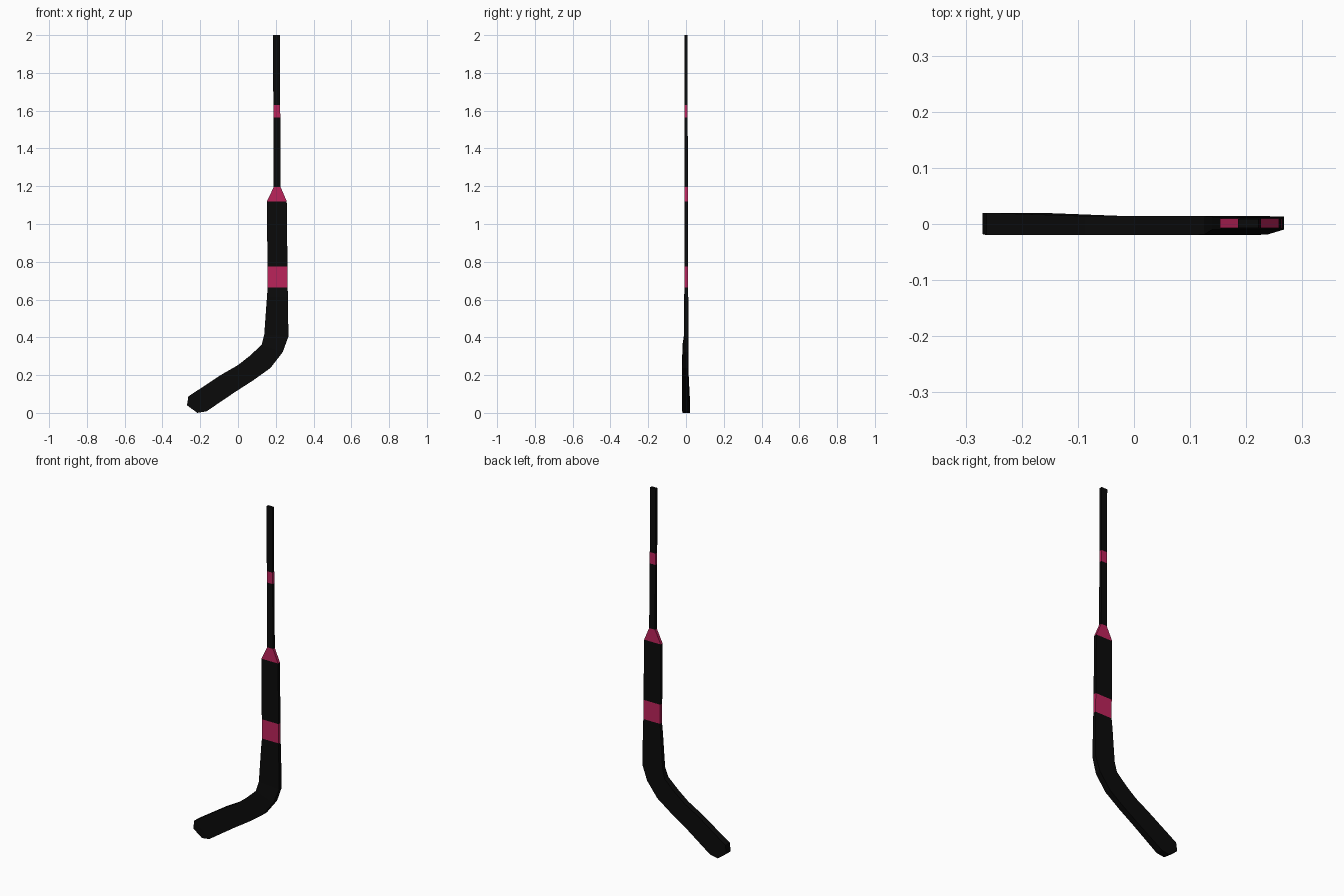
import bpy, bmesh

def material(name, rgb):
    m = bpy.data.materials.new(name)
    m.diffuse_color = (*rgb, 1)
    return m

BLACK = material("matte black", (0.003, 0.003, 0.003))
PINK = material("raspberry pink", (0.5, 0.017, 0.105))

# Cross-sections: (left x, left z, right x, right z, front y, back y)
SECTIONS = [
    (0.185, 2.00, 0.222, 2.00, -0.007, 0.009),
    (0.187, 1.63, 0.223, 1.63, -0.007, 0.009),
    (0.187, 1.565, 0.224, 1.565, -0.007, 0.009),
    (0.189, 1.195, 0.226, 1.195, -0.007, 0.010),
    (0.153, 1.12, 0.258, 1.12, -0.007, 0.010),
    (0.156, 0.775, 0.262, 0.775, -0.008, 0.010),
    (0.157, 0.665, 0.263, 0.665, -0.008, 0.010),
    (0.153, 0.61, 0.264, 0.61, -0.010, 0.012),
    (0.139, 0.415, 0.267, 0.405, -0.010, 0.013),
    (0.125, 0.36, 0.237, 0.322, -0.019, 0.014),
    (0.060, 0.30, 0.172, 0.238, -0.020, 0.014),
    (0.000, 0.253, 0.080, 0.172, -0.020, 0.014),
    (-0.087, 0.203, -0.012, 0.113, -0.020, 0.014),
    (-0.263, 0.087, -0.167, 0.008, -0.020, 0.020),
    (-0.270, 0.040, -0.215, 0.000, -0.018, 0.020),
]
PINK_SPANS = {1, 3, 5}   # upper band, shoulder, lower band

# One lofted stick: shaft, paddle and blade
bm = bmesh.new()
rings = []
for lx, lz, rx, rz, f, b in SECTIONS:
    rings.append([bm.verts.new(p) for p in
                  ((lx, f, lz), (rx, f, rz), (rx, b, rz), (lx, b, lz))])
for i in range(len(rings) - 1):
    for j in range(4):
        k = (j + 1) % 4
        face = bm.faces.new((rings[i][j], rings[i][k], rings[i + 1][k], rings[i + 1][j]))
        face.material_index = int(i in PINK_SPANS)
bm.faces.new(rings[0])
bm.faces.new(rings[-1][::-1])
bmesh.ops.recalc_face_normals(bm, faces=bm.faces)
mesh = bpy.data.meshes.new("goalie_stick")
bm.to_mesh(mesh)
bm.free()
mesh.materials.append(BLACK)
mesh.materials.append(PINK)
bpy.context.collection.objects.link(bpy.data.objects.new("goalie_stick", mesh))
